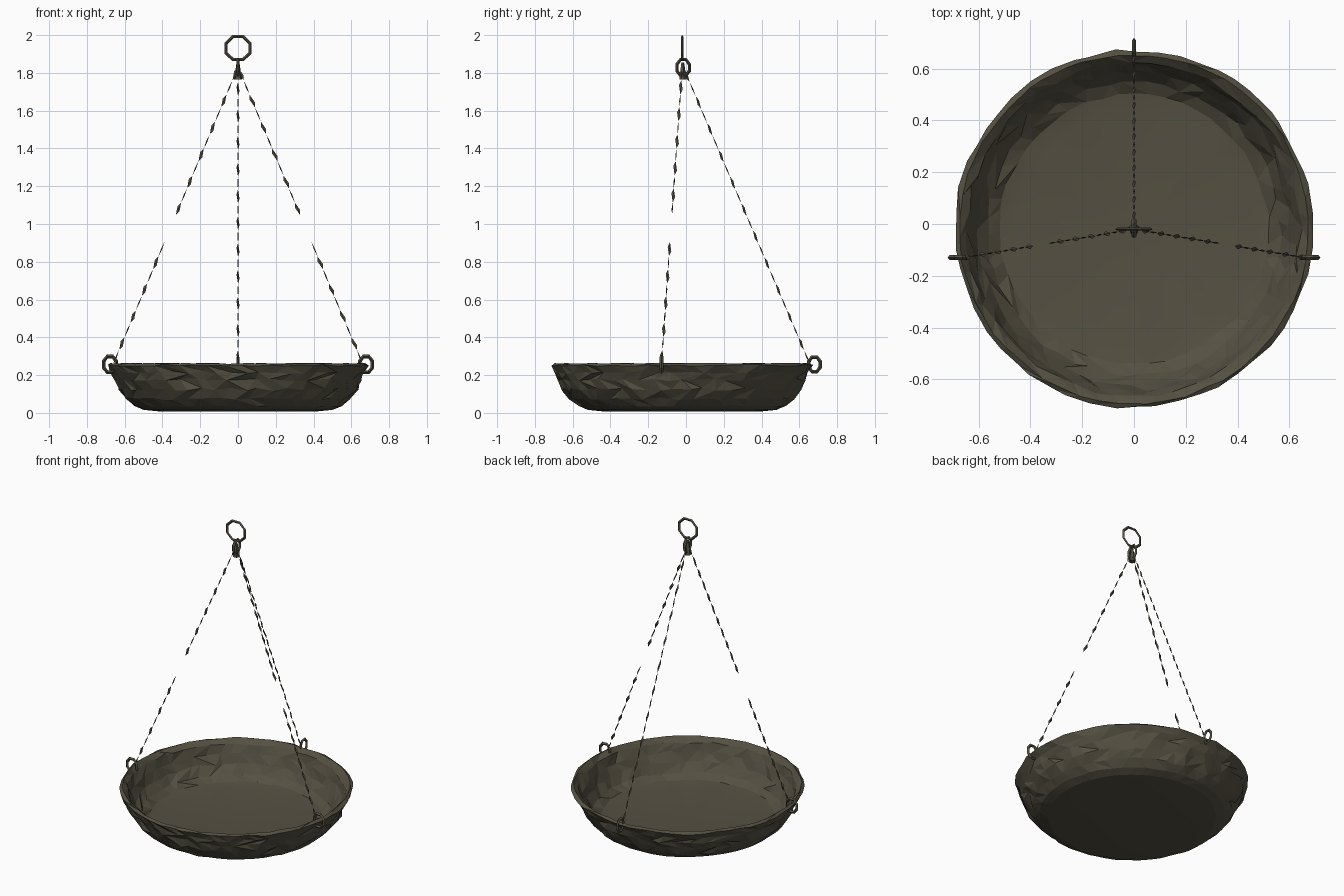
import bpy, bmesh, math, random
from mathutils import Vector

if "Cube" in bpy.data.objects:
    bpy.data.objects.remove(bpy.data.objects["Cube"])

random.seed(7)
mat = bpy.data.materials.new("dark olive metal")
mat.diffuse_color = (0.09, 0.08, 0.054, 1)
mat.use_nodes = True
mat.node_tree.nodes["Principled BSDF"].inputs["Base Color"].default_value = mat.diffuse_color


def finish(bm, name):
    bmesh.ops.recalc_face_normals(bm, faces=bm.faces)
    me = bpy.data.meshes.new(name)
    bm.to_mesh(me)
    bm.free()
    ob = bpy.data.objects.new(name, me)
    bpy.context.collection.objects.link(ob)
    me.materials.append(mat)
    return ob


# Hammered bowl: lathe profile (radius, height, roughness)
profile = [(0.0, 0.008, 0), (0.42, 0.008, 0), (0.50, 0.016, 0), (0.55, 0.036, 0.003),
           (0.595, 0.075, 0.009), (0.63, 0.125, 0.011), (0.652, 0.175, 0.011),
           (0.67, 0.215, 0.010), (0.692, 0.252, 0.007), (0.675, 0.262, 0.004),
           (0.645, 0.235, 0.010), (0.625, 0.18, 0.011), (0.60, 0.125, 0.011),
           (0.565, 0.075, 0.009), (0.52, 0.045, 0.006), (0.45, 0.034, 0), (0.0, 0.032, 0)]
SIDES = 52
bm = bmesh.new()
rows = []
for k, (r, z, rough) in enumerate(profile):
    if r == 0:
        rows.append([bm.verts.new((0, -0.02, z))] * SIDES)
        continue
    row = []
    for i in range(SIDES):
        u = random.uniform
        a = 2 * math.pi * (i + (0.5 * (k % 2) + u(-0.25, 0.25) if rough else 0)) / SIDES
        rr = r + u(-rough, rough)
        row.append(bm.verts.new((rr * math.cos(a), -0.02 + rr * math.sin(a),
                                 z + u(-rough, rough) * 0.8)))
    rows.append(row)
for k in range(len(rows) - 1):
    a, b = rows[k], rows[k + 1]
    for i in range(SIDES):
        j = (i + 1) % SIDES
        if profile[k][0] == 0:
            bm.faces.new((a[0], b[i], b[j]))
        elif profile[k + 1][0] == 0:
            bm.faces.new((a[i], a[j], b[0]))
        elif profile[k][2] == 0 and profile[k + 1][2] == 0:
            bm.faces.new((a[i], a[j], b[j], b[i]))
        elif random.random() < 0.5:
            bm.faces.new((a[i], a[j], b[j]))
            bm.faces.new((a[i], b[j], b[i]))
        else:
            bm.faces.new((a[i], a[j], b[i]))
            bm.faces.new((a[j], b[j], b[i]))
for f in bm.faces:  # base and floor are smooth, walls are faceted
    f.smooth = max(math.hypot(v.co.x, v.co.y + 0.02) for v in f.verts) < 0.54
finish(bm, "bowl")


# Low-poly ring with axes u, v in its plane
def ring(name, c, u, v, ru, rv, tube, depth, n=8):
    c, u, v = Vector(c), Vector(u), Vector(v)
    w = u.cross(v)
    bm = bmesh.new()
    sec = []
    for i in range(n):
        a = 2 * math.pi * (i + 0.5) / n
        d = u * math.cos(a) * ru + v * math.sin(a) * rv
        t = d.normalized() * tube
        sec.append([bm.verts.new(c + p) for p in (d, d - t / 2 + w * depth, d - t, d - t / 2 - w * depth)])
    for i in range(n):
        a, b = sec[i], sec[(i + 1) % n]
        for k in range(4):
            bm.faces.new((a[k], b[k], b[(k + 1) % 4], a[(k + 1) % 4]))
    return finish(bm, name)


X, Y, Z = (1, 0, 0), (0, 1, 0), (0, 0, 1)
ring("hanging_ring", (0, -0.02, 1.931), X, Z, 0.078, 0.075, 0.018, 0.006)
ring("swivel_link", (0, -0.015, 1.828), Y, Z, 0.044, 0.056, 0.018, 0.009)
for s, side in ((1, "right"), (-1, "left")):
    ring("rim_lug_" + side, (s * 0.678, -0.13, 0.257), X, Z, 0.046, 0.055, 0.02, 0.010)
ring("rim_lug_back", (0, 0.68, 0.257), Y, Z, 0.042, 0.052, 0.02, 0.008)


# Chain: slim flat links, alternately turned by a quarter
def chain(name, start, end, count, gap, width):
    p, q = Vector(start), Vector(end)
    step = (q - p) / count
    d = step.normalized()
    h = d.cross(Vector((0, 1, 0) if abs(d.x) > 0.1 else (1, 0, 0))).normalized()
    k = d.cross(h)
    bm = bmesh.new()
    for i in range(count):
        m = p + step * (i + 0.5)
        if gap[0] < m.z < gap[1]:
            continue
        wide, thin = (h, k) if i % 2 else (k, h)
        half = step * (0.46 if i % 2 else 0.52)
        w, t = wide * width, thin * 0.0035
        tips = [bm.verts.new(m - half), bm.verts.new(m + half)]
        mid = [bm.verts.new(m + o + half * e) for o, e in ((w, 0.3), (t, 0), (-w, -0.3), (-t, 0))]
        for j in range(4):
            for tip in tips:
                bm.faces.new((mid[j], mid[(j + 1) % 4], tip))
    finish(bm, name)


for s, side in ((1, "right"), (-1, "left")):
    chain("chain_" + side, (s * 0.66, -0.13, 0.26), (0, -0.02, 1.83), 22, (0.88, 1.03), 0.0105)
chain("chain_back", (0, 0.655, 0.26), (0, -0.01, 1.82), 22, (0, 0), 0.008)

# Hook where the chains meet
bm = bmesh.new()
bmesh.ops.create_cone(bm, segments=5, radius1=0.022, radius2=0.008, depth=0.09, cap_ends=True)
bmesh.ops.translate(bm, verts=bm.verts, vec=(0, -0.018, 1.81))
finish(bm, "chain_hook")
